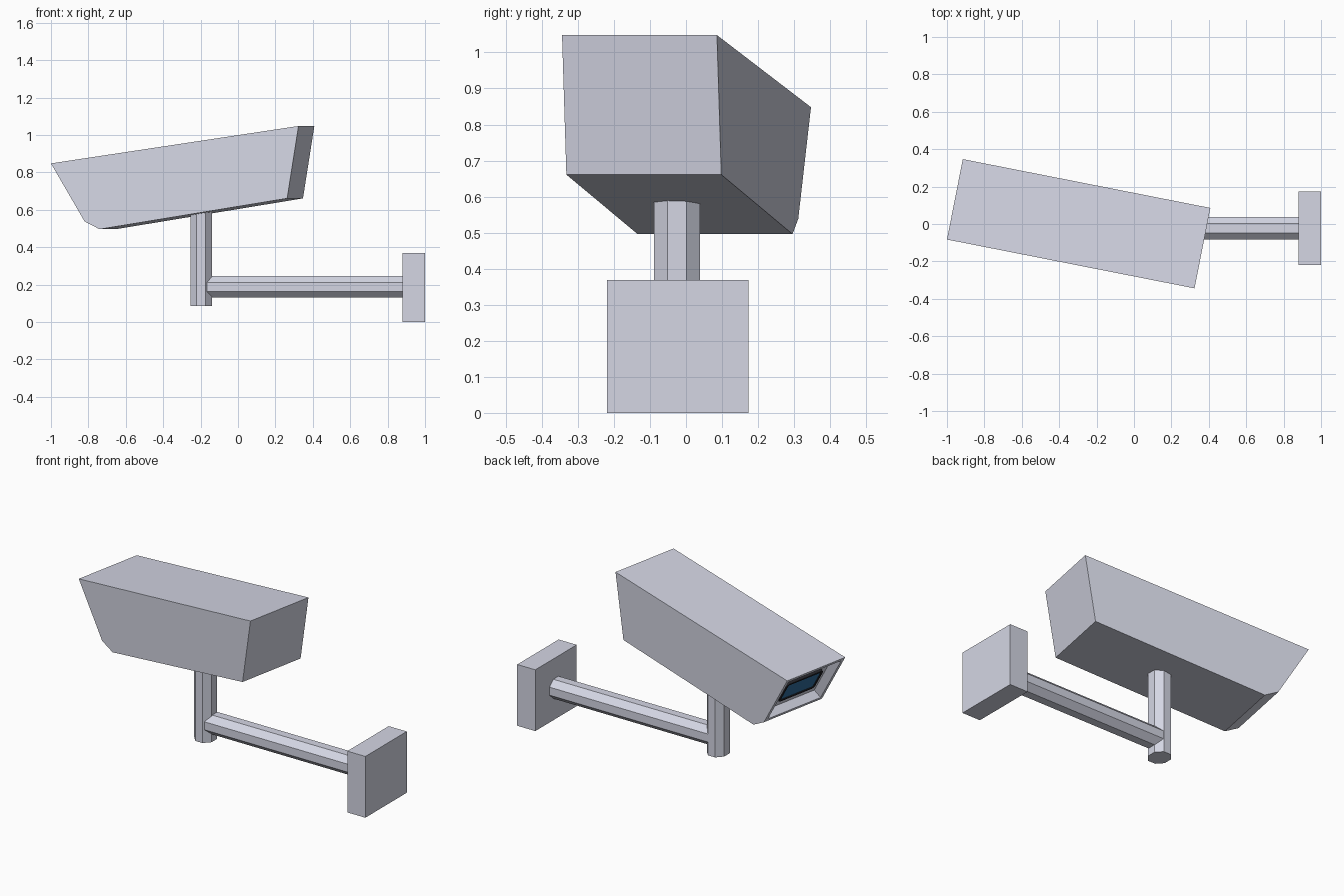
import bpy, bmesh, math
from mathutils import Vector, Matrix

if "Cube" in bpy.data.objects:
    bpy.data.objects.remove(bpy.data.objects["Cube"])


def material(name, rgb):
    m = bpy.data.materials.new(name)
    m.diffuse_color = (*rgb, 1)
    m.use_nodes = True
    m.node_tree.nodes["Principled BSDF"].inputs["Base Color"].default_value = m.diffuse_color
    return m


GREY = material("pale_grey", (0.66, 0.675, 0.775))
BLACK = material("black_trim", (0.02, 0.02, 0.025))
BLUE = material("blue_glass", (0.03, 0.15, 0.33))


def finish(name, bm, mats):
    me = bpy.data.meshes.new(name)
    bm.to_mesh(me)
    bm.free()
    for m in mats:
        me.materials.append(m)
    ob = bpy.data.objects.new(name, me)
    bpy.context.collection.objects.link(ob)
    return ob


def prism(points, offset):
    """Extrude a closed outline by a vector; returns the bmesh and the end cap."""
    bm = bmesh.new()
    base = bm.faces.new([bm.verts.new(p) for p in points])
    ext = bmesh.ops.extrude_face_region(bm, geom=[base], use_keep_orig=True)["geom"]
    bmesh.ops.translate(bm, vec=offset, verts=[g for g in ext if isinstance(g, bmesh.types.BMVert)])
    bmesh.ops.recalc_face_normals(bm, faces=bm.faces)
    return bm, [g for g in ext if isinstance(g, bmesh.types.BMFace)][0]


def inset(bm, face, thickness, depth):
    bm.normal_update()
    bmesh.ops.inset_individual(bm, faces=[face], thickness=thickness, depth=depth, use_even_offset=True)


def octagon(center, a, b):
    """Flat-sided octagon outline around center, a and b being half-width vectors."""
    k = math.tan(math.pi / 8)
    uv = [(1, -k), (1, k), (k, 1), (-k, 1), (-1, k), (-1, -k), (-k, -1), (k, -1)]
    return [Vector(center) + Vector(a) * u + Vector(b) * v for u, v in uv]


# wall plate
bm = bmesh.new()
bmesh.ops.create_cube(bm, size=1, matrix=Matrix.Translation((0.94, -0.023, 0.184)) @ Matrix.Diagonal((0.12, 0.393, 0.368, 1)))
finish("wall_plate", bm, [GREY])

# horizontal arm and upright post
bm, _ = prism(octagon((-0.19, -0.022, 0.188), (0, 0.06, 0), (0, 0, 0.058)), Vector((1.08, 0, 0)))
finish("arm", bm, [GREY])
bm, _ = prism(octagon((-0.197, -0.025, 0.085), (0.058, 0, 0), (0, 0.064, 0)), Vector((0, 0, 0.54)))
finish("post", bm, [GREY])

# camera housing: tilted side profile, swung about the vertical
yaw = math.radians(-11.15)
along = Vector((math.cos(yaw), math.sin(yaw), 0))
across = Vector((-math.sin(yaw), math.cos(yaw), 0))
origin = Vector((-1.0, -0.083, 0))
WIDTH = 0.438
profile = [(0, 0.848), (1.349, 1.048), (1.287, 0.661), (0.265, 0.496), (0.183, 0.538)]
bm, _ = prism([origin + along * u + Vector((0, 0, z)) for u, z in profile], across * WIDTH)

# recessed front opening on the slanted face
down = along * 0.183 + Vector((0, 0, -0.31))
slant_mid = origin + Vector((0, 0, 0.848)) + down / 2 + across * WIDTH / 2
front = min(bm.faces, key=lambda f: (f.calc_center_median() - slant_mid).length)
inset(bm, front, 0.02, 0)
inset(bm, front, 0.012, -0.05)
finish("camera_housing", bm, [GREY])

# lens window: rounded black frame with blue glass
down.normalize()
outward = down.cross(across).normalized()
if outward.x > 0:
    outward.negate()
center = slant_mid + down * 0.005 - outward * 0.055
hw, hh, r = 0.137, 0.077, 0.02
outline = []
for i, (sx, sy) in enumerate([(1, 1), (-1, 1), (-1, -1), (1, -1)]):
    for j in range(5):
        a = math.pi / 2 * (i + j / 4)
        x = sx * (hw - r) + r * math.cos(a)
        y = sy * (hh - r) + r * math.sin(a)
        outline.append(center + across * x + down * y)
bm, cap = prism(outline, outward * 0.025)
inset(bm, cap, 0.013, 0)
inset(bm, cap, 0.001, -0.004)
cap.material_index = 1
finish("lens_window", bm, [BLACK, BLUE])
